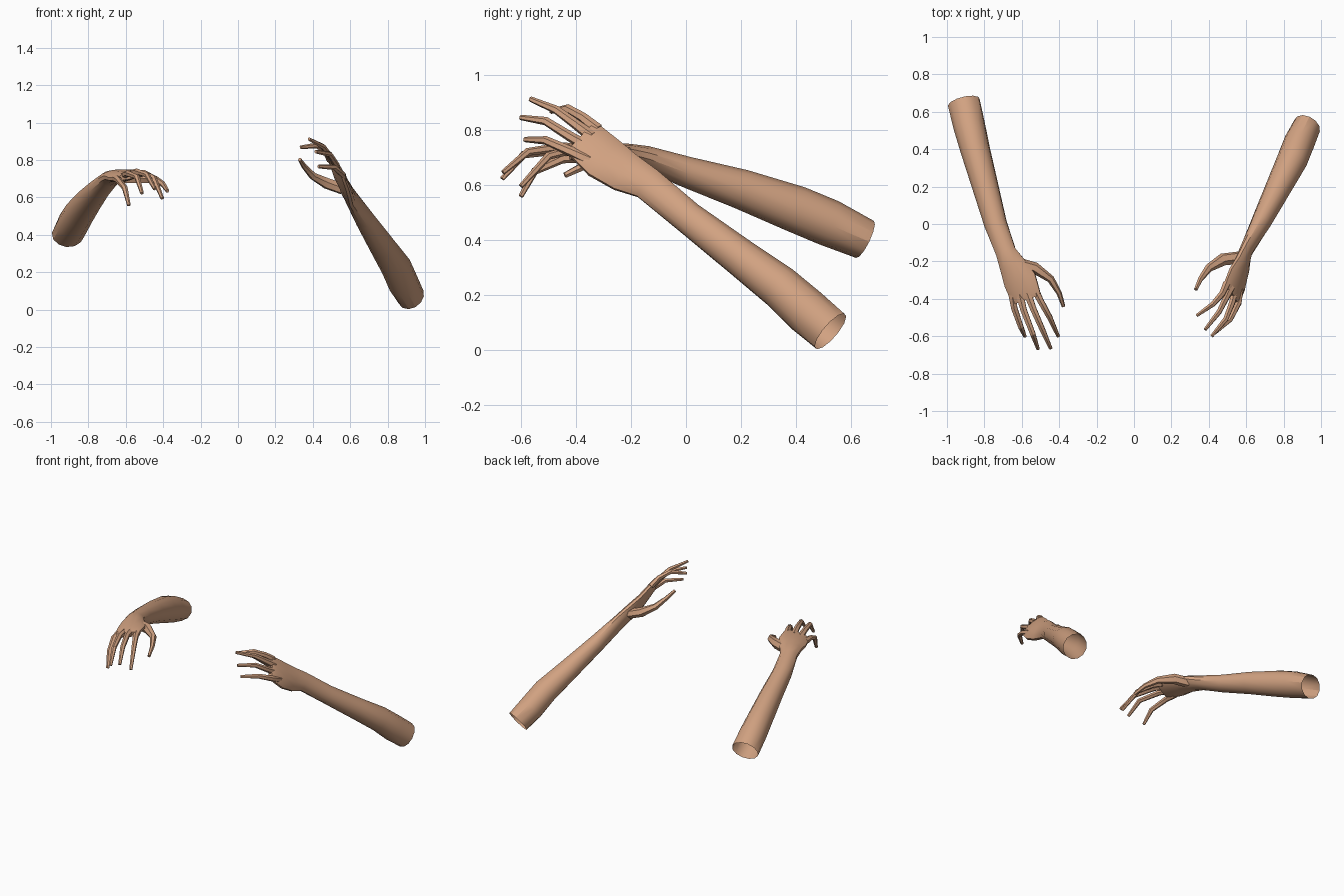
import bpy, bmesh, math
from mathutils import Vector

skin = bpy.data.materials.new("tan skin")
skin.diffuse_color = (0.64, 0.36, 0.22, 1)


def loft(name, sections, sides, cap_start, power=1.0):
    """Skin elliptical rings: (centre, width direction, half width, half thickness)."""
    bm = bmesh.new()
    pts = [Vector(s[0]) for s in sections]
    rings = []
    for i, (c, w, a, b) in enumerate(sections):
        tangent = (pts[min(i + 1, len(pts) - 1)] - pts[max(i - 1, 0)]).normalized()
        w = Vector(w)
        w = (w - tangent * w.dot(tangent)).normalized()
        n = tangent.cross(w)
        ring = []
        for k in range(sides):
            t = 2 * math.pi * (k + 0.5) / sides
            co, si = math.cos(t), math.sin(t)
            co = math.copysign(abs(co) ** power, co)
            si = math.copysign(abs(si) ** power, si)
            ring.append(bm.verts.new(pts[i] + w * a * co + n * b * si))
        rings.append(ring)
    for r, s in zip(rings, rings[1:]):
        for k in range(sides):
            j = (k + 1) % sides
            bm.faces.new((r[k], r[j], s[j], s[k]))
    bm.faces.new(rings[-1])
    if cap_start:
        bm.faces.new(rings[0][::-1])
    bmesh.ops.recalc_face_normals(bm, faces=bm.faces)
    mesh = bpy.data.meshes.new(name)
    bm.to_mesh(mesh)
    bm.free()
    mesh.materials.append(skin)
    ob = bpy.data.objects.new(name, mesh)
    bpy.context.collection.objects.link(ob)
    bpy.ops.object.select_all(action='DESELECT')
    ob.select_set(True)
    bpy.context.view_layer.objects.active = ob
    bpy.ops.object.shade_smooth_by_angle(angle=math.radians(32))


def finger(name, path, width, radii):
    """Tapered, blunt-ended digit along a bent path."""
    loft(name, [(p, width, r, r * 0.9) for p, r in zip(path, radii)], 6, True)


FINGER = (0.023, 0.019, 0.016, 0.010)
THUMB = (0.034, 0.034, 0.023, 0.016, 0.011)

# Arm on the -x side: palm facing down, open at the elbow
wa = (1, 0.3, 0.1)
loft("right_forearm_and_palm", [
    ((-0.91, 0.65, 0.402), wa, 0.088, 0.074),
    ((-0.88, 0.52, 0.462), wa, 0.086, 0.086),
    ((-0.85, 0.40, 0.512), wa, 0.080, 0.086),
    ((-0.795, 0.20, 0.585), wa, 0.071, 0.073),
    ((-0.74, 0.00, 0.648), wa, 0.062, 0.056),
    ((-0.685, -0.15, 0.70), wa, 0.056, 0.043),
    ((-0.65, -0.22, 0.712), (1, 0.3, 0.1), 0.073, 0.038),
    ((-0.61, -0.30, 0.715), (1, 0.35, 0.2), 0.092, 0.031),
    ((-0.58, -0.385, 0.718), (1, 0.4, 0.25), 0.086, 0.024),
    ((-0.573, -0.405, 0.718), (1, 0.4, 0.25), 0.080, 0.018),
], 12, False)
digits_a = {
    "index": [(-0.53, -0.35, 0.727), (-0.50, -0.41, 0.73), (-0.45, -0.50, 0.705), (-0.405, -0.60, 0.595)],
    "middle": [(-0.57, -0.37, 0.727), (-0.54, -0.45, 0.738), (-0.485, -0.575, 0.72), (-0.445, -0.665, 0.645)],
    "ring": [(-0.61, -0.38, 0.717), (-0.59, -0.46, 0.728), (-0.54, -0.59, 0.71), (-0.513, -0.668, 0.622)],
    "little": [(-0.65, -0.38, 0.70), (-0.64, -0.45, 0.695), (-0.605, -0.55, 0.65), (-0.583, -0.60, 0.558)],
}
for key, path in digits_a.items():
    finger("right_" + key + "_finger", path, wa, FINGER)
finger("right_thumb", [(-0.62, -0.21, 0.705), (-0.53, -0.235, 0.708), (-0.445, -0.295, 0.695),
                       (-0.40, -0.37, 0.67), (-0.377, -0.44, 0.635)], (0, 0, 1), THUMB)

# Arm on the +x side: raised hand, palm facing inward, open at the elbow
wb = (-0.1, 0.6, 0.8)
loft("left_forearm_and_palm", [
    ((0.925, 0.525, 0.068), wb, 0.083, 0.074),
    ((0.885, 0.44, 0.14), wb, 0.086, 0.082),
    ((0.845, 0.34, 0.23), wb, 0.080, 0.082),
    ((0.775, 0.20, 0.335), wb, 0.070, 0.070),
    ((0.68, 0.01, 0.48), wb, 0.060, 0.053),
    ((0.60, -0.14, 0.605), wb, 0.062, 0.033),
    ((0.578, -0.22, 0.645), (-0.35, 0.4, 0.9), 0.079, 0.033),
    ((0.552, -0.295, 0.695), (-0.5, 0.35, 0.9), 0.092, 0.030),
    ((0.525, -0.365, 0.758), (-0.55, 0.3, 0.9), 0.088, 0.024),
    ((0.518, -0.382, 0.770), (-0.55, 0.3, 0.9), 0.080, 0.018),
], 12, False)
digits_b = {
    "index": [(0.495, -0.32, 0.80), (0.47, -0.375, 0.845), (0.42, -0.43, 0.878), (0.335, -0.49, 0.868)],
    "middle": [(0.52, -0.34, 0.775), (0.49, -0.40, 0.82), (0.455, -0.47, 0.872), (0.38, -0.565, 0.912)],
    "ring": [(0.54, -0.35, 0.735), (0.525, -0.42, 0.775), (0.49, -0.51, 0.832), (0.415, -0.60, 0.845)],
    "little": [(0.565, -0.35, 0.69), (0.56, -0.42, 0.722), (0.515, -0.51, 0.762), (0.43, -0.585, 0.765)],
}
for key, path in digits_b.items():
    finger("left_" + key + "_finger", path, (-0.5, 0.3, 0.9), FINGER)
finger("left_thumb", [(0.56, -0.18, 0.645), (0.475, -0.19, 0.675), (0.40, -0.235, 0.715),
                      (0.355, -0.295, 0.765), (0.33, -0.35, 0.803)], (0, 1, 0.3), THUMB)
